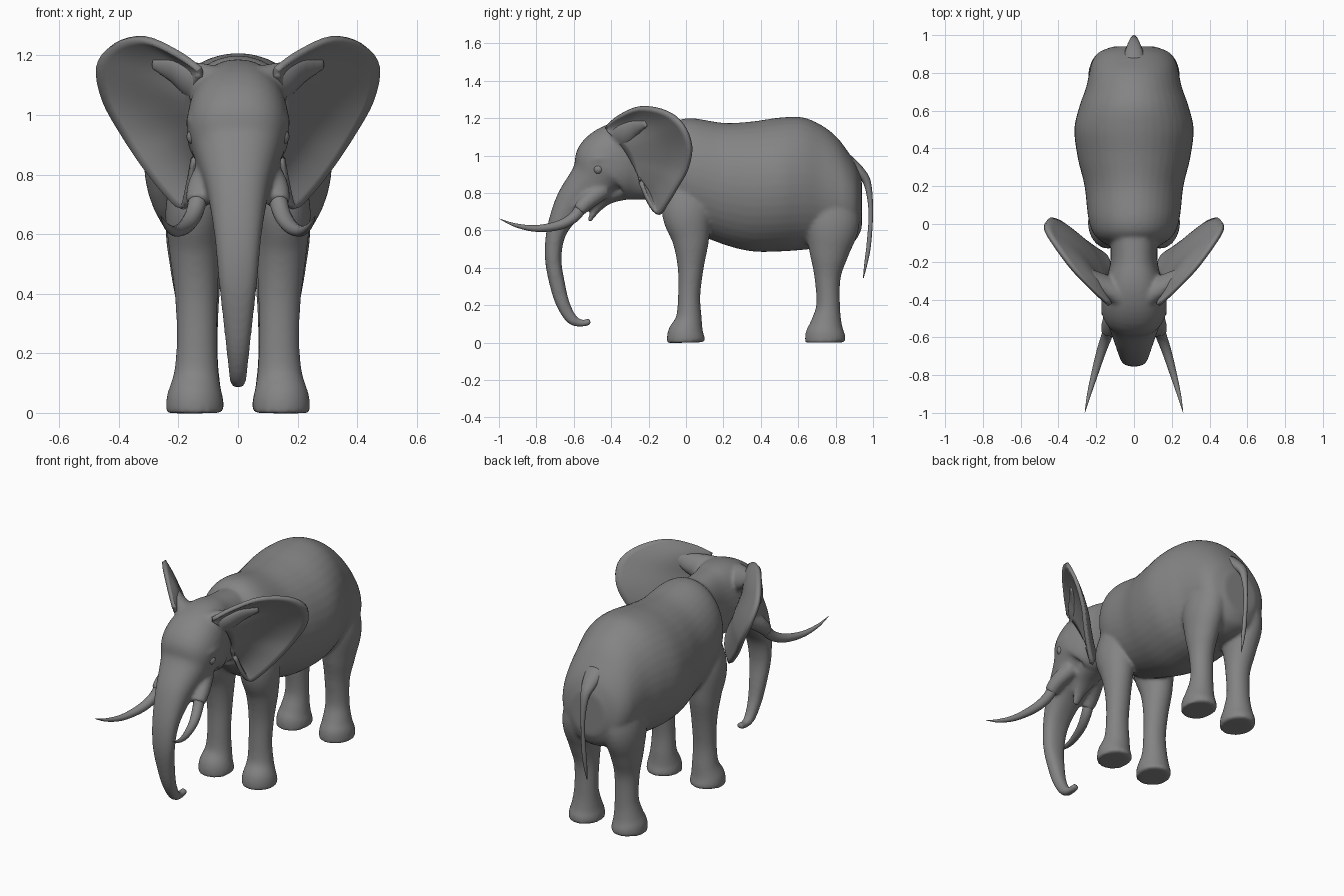
import bpy, bmesh, math
from mathutils import Vector

cube = bpy.data.objects.get("Cube")
if cube:
    bpy.data.objects.remove(cube, do_unlink=True)

grey = bpy.data.materials.new("elephant_grey")
grey.use_nodes = True
COLOUR = (0.23, 0.23, 0.23, 1)
grey.diffuse_color = COLOUR
bsdf = grey.node_tree.nodes["Principled BSDF"]
bsdf.inputs["Base Color"].default_value = COLOUR
bsdf.inputs["Roughness"].default_value = 0.7


def sample(points, count):
    """Evenly resample control tuples with a Catmull-Rom spline."""
    pts = [Vector(p) for p in points]
    pts = [2 * pts[0] - pts[1]] + pts + [2 * pts[-1] - pts[-2]]
    out = []
    for i in range(count):
        u = i / (count - 1) * (len(pts) - 3)
        k = min(int(u), len(pts) - 4)
        t = u - k
        a, b, c, d = pts[k:k + 4]
        out.append(0.5 * (2 * b + (c - a) * t + (2 * a - 5 * b + 4 * c - d) * t ** 2
                          + (3 * b - a - 3 * c + d) * t ** 3))
    return out


def loft(bm, stations, side=1, sides=24, steps=6, upright=False, power=1):
    """Closed tube through stations (x, y, z, half width, half depth)."""
    rows = sample(stations, (len(stations) - 1) * steps + 1)
    mids = [Vector((side * r[0], r[1], r[2])) for r in rows]
    rings = []
    for i, r in enumerate(rows):
        tangent = (mids[min(i + 1, len(mids) - 1)] - mids[max(i - 1, 0)]).normalized()
        if upright:
            tangent = Vector((0, 1, 0))
        across = Vector((1, 0, 0))
        across = (across - tangent * across.dot(tangent)).normalized()
        depth = tangent.cross(across)
        ring = []
        for j in range(sides):
            c, s = (math.copysign(abs(f) ** power, f)
                    for f in (math.cos(math.tau * j / sides), math.sin(math.tau * j / sides)))
            ring.append(bm.verts.new(mids[i] + across * c * r[3] + depth * s * r[4]))
        rings.append(ring)
    for low, high in zip(rings, rings[1:]):
        for j in range(sides):
            k = (j + 1) % sides
            bm.faces.new((low[j], low[k], high[k], high[j]))
    bm.faces.new(rings[0])
    bm.faces.new(rings[-1])


def finish(bm, name):
    bmesh.ops.recalc_face_normals(bm, faces=bm.faces[:])
    mesh = bpy.data.meshes.new(name)
    bm.to_mesh(mesh)
    bm.free()
    mesh.materials.append(grey)
    mesh.shade_smooth()
    ob = bpy.data.objects.new(name, mesh)
    bpy.context.collection.objects.link(ob)
    return ob


# Skin: torso, head with trunk, jaw, legs, sockets, brows and ear roots fused together
skin = bmesh.new()
loft(skin, [(0, -.13, .89, .11, .16), (0, -.07, .915, .2, .25), (0, .02, .90, .24, .3),
            (0, .2, .85, .262, .325), (0, .35, .835, .298, .347), (0, .5, .845, .316, .358),
            (0, .62, .85, .29, .355), (0, .72, .835, .255, .33), (0, .8, .805, .237, .3),
            (0, .86, .775, .222, .255), (0, .91, .75, .185, .2), (0, .94, .74, .11, .13)],
     sides=40, upright=True)
loft(skin, [(0, .0, .97, .13, .19), (0, -.2, .97, .125, .205), (0, -.33, .975, .16, .21),
            (0, -.43, .945, .172, .185), (0, -.5, .865, .145, .13), (0, -.612, .745, .105, .09),
            (0, -.69, .6, .08, .055), (0, -.71, .45, .066, .044), (0, -.685, .3, .049, .041),
            (0, -.655, .2, .038, .036), (0, -.61, .125, .03, .03), (0, -.56, .104, .025, .02),
            (0, -.51, .112, .022, .018)], sides=32, power=.85)
loft(skin, [(0, -.26, .86, .1, .09), (0, -.4, .79, .08, .045),
            (0, -.47, .725, .045, .025), (0, -.52, .648, .02, .012)])

FRONT_LEG = [(.1, .02, .88, .09, .13), (.142, .005, .7, .1, .135), (.145, .025, .55, .087, .1),
             (.14, .025, .4, .073, .07), (.138, .017, .25, .068, .06), (.14, .015, .13, .076, .07),
             (.145, 0, .05, .095, .098), (.145, 0, 0, .098, .103)]
BACK_LEG = [(.1, .77, .84, .09, .13), (.135, .78, .64, .107, .148), (.14, .765, .48, .087, .107),
            (.135, .757, .35, .071, .071), (.135, .76, .2, .068, .064), (.14, .75, .1, .081, .086),
            (.143, .745, .05, .094, .106), (.143, .745, 0, .097, .11)]
SOCKET = [(.09, -.44, .82, .05, .05), (.125, -.52, .76, .045, .045), (.137, -.575, .705, .04, .036)]
BROW = [(.11, -.54, .95, .015, .015), (.14, -.48, .98, .03, .025), (.155, -.4, .98, .02, .02)]
EAR_ROOT = [(.08, -.37, 1.09, .06, .08), (.15, -.325, 1.115, .05, .07),
            (.22, -.27, 1.15, .025, .045), (.29, -.21, 1.17, .01, .02)]
for side in (1, -1):
    for part in (FRONT_LEG, BACK_LEG, SOCKET, BROW, EAR_ROOT):
        loft(skin, part, side)
body = finish(skin, "body_and_head")
remesh = body.modifiers.new("fuse", 'REMESH')
remesh.mode = 'VOXEL'
remesh.voxel_size = .009
remesh.use_smooth_shade = True
smooth = body.modifiers.new("soften", 'SMOOTH')
smooth.factor = .5
smooth.iterations = 14

# Tail
tail = bmesh.new()
loft(tail, [(0, .86, .98, .06, .03), (0, .925, .915, .045, .03), (0, .97, .85, .025, .02),
            (0, .988, .7, .012, .012), (0, .978, .53, .013, .012), (0, .963, .43, .011, .009),
            (0, .948, .345, .002, .002)], sides=12)
finish(tail, "tail")

# Ears: a sheet stretched from the root line to the rim, then thickened
ROOT = [(.13, -.42, 1.13), (.155, -.34, 1.05), (.15, -.28, .95), (.14, -.25, .87)]
RIM = [(.13, -.43, 1.155), (.21, -.36, 1.21), (.32, -.245, 1.257), (.42, -.11, 1.235),
       (.47, -.02, 1.165), (.45, .025, 1.05), (.385, .005, .93), (.32, -.05, .83),
       (.25, -.105, .74), (.19, -.15, .685), (.17, -.2, .75), (.155, -.24, .85)]
TUSK = [(.13, -.55, .735, .032, .032), (.147, -.6, .67, .029, .029), (.175, -.68, .627, .025, .025),
        (.21, -.8, .61, .018, .018), (.24, -.91, .627, .01, .01), (.26, -.998, .662, .001, .001)]
for side, label in ((1, "left"), (-1, "right")):
    ear = bmesh.new()
    across, around = 12, 45
    grid = []
    for root, rim in zip(sample(ROOT, around), sample(RIM, around)):
        row = []
        for j in range(across + 1):
            v = j / across
            p = root.lerp(rim, v)
            p += Vector((-.75, .65, 0)) * .035 * math.sin(math.pi * v) * min(1, (rim - root).length * 4)
            row.append(ear.verts.new((side * p.x, p.y, p.z)))
        grid.append(row)
    for r0, r1 in zip(grid, grid[1:]):
        for j in range(across):
            ear.faces.new((r0[j], r0[j + 1], r1[j + 1], r1[j]))
    sheet = finish(ear, label + "_ear")
    thick = sheet.modifiers.new("thickness", 'SOLIDIFY')
    thick.thickness = .022
    thick.offset = 0

    # Tusk
    tusk = bmesh.new()
    loft(tusk, TUSK, side, sides=16)
    finish(tusk, label + "_tusk")

    # Eye
    eye = bmesh.new()
    bmesh.ops.create_uvsphere(eye, u_segments=16, v_segments=10, radius=.028)
    bmesh.ops.translate(eye, verts=eye.verts[:], vec=(side * .145, -.468, .927))
    finish(eye, label + "_eye")
